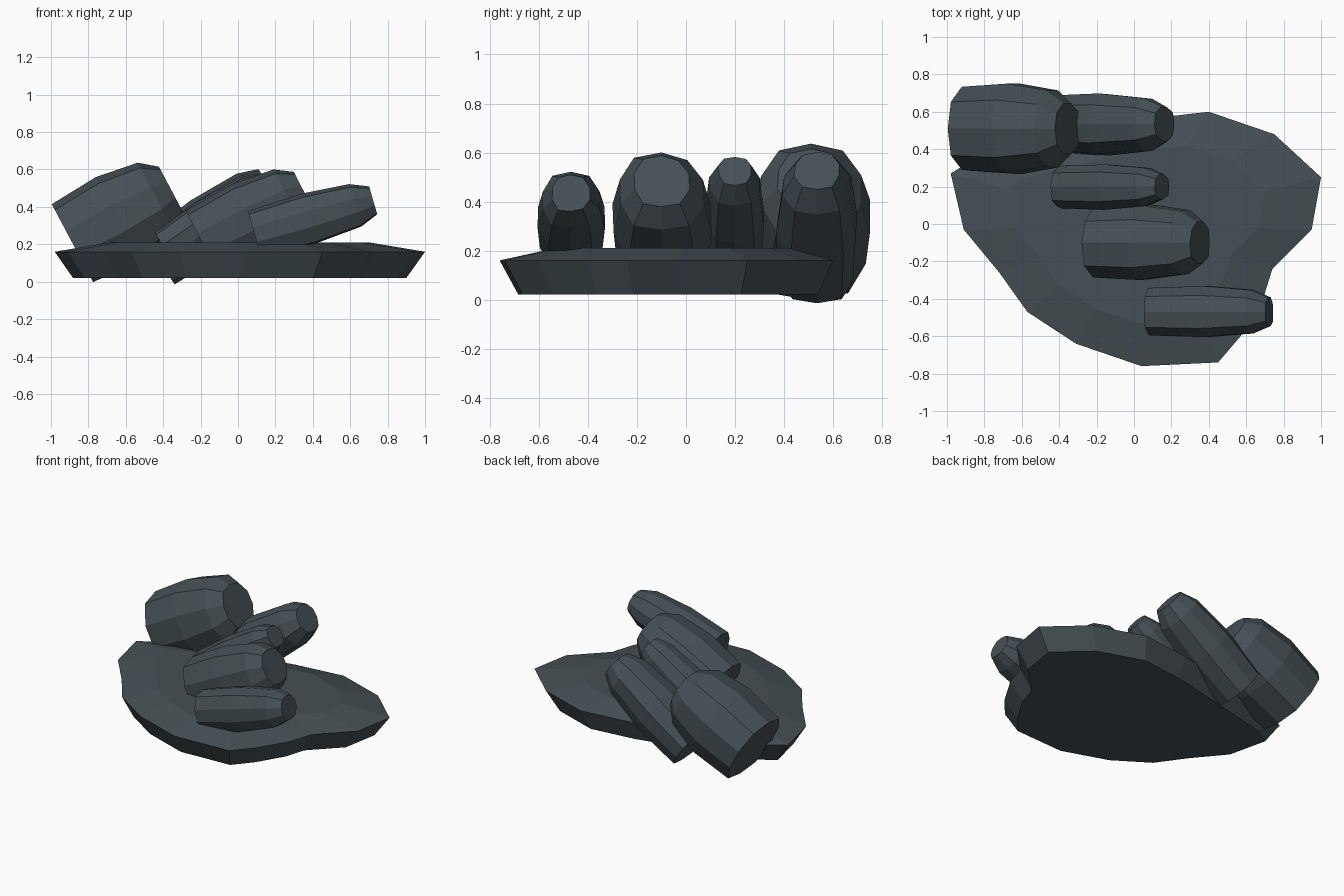
import bpy, bmesh, math, random
from mathutils import Vector

if "Cube" in bpy.data.objects:
    bpy.data.objects.remove(bpy.data.objects["Cube"])

random.seed(4)
slate = bpy.data.materials.new("dark_slate")
slate.diffuse_color = (0.06, 0.08, 0.09, 1)
slate.use_nodes = True
slate.node_tree.nodes["Principled BSDF"].inputs["Base Color"].default_value = slate.diffuse_color


def loft(name, rings):
    """Skin a list of equal-length point rings and cap both ends."""
    bm = bmesh.new()
    loops = [[bm.verts.new(p) for p in ring] for ring in rings]
    for a, b in zip(loops, loops[1:]):
        for i in range(len(a)):
            j = (i + 1) % len(a)
            bm.faces.new((a[i], a[j], b[j], b[i]))
    bm.faces.new(loops[0][::-1])
    bm.faces.new(loops[-1])
    bmesh.ops.recalc_face_normals(bm, faces=bm.faces)
    mesh = bpy.data.meshes.new(name)
    bm.to_mesh(mesh)
    bm.free()
    mesh.materials.append(slate)
    obj = bpy.data.objects.new(name, mesh)
    bpy.context.collection.objects.link(obj)
    return obj


# Base slab: irregular outline, undercut below the rim, bevelled on top
outline = [(0.40, 0.60), (0.05, 0.56), (-0.35, 0.47), (-0.85, 0.35),
           (-0.98, 0.27), (-0.91, -0.03), (-0.72, -0.26), (-0.57, -0.47),
           (-0.31, -0.64), (0.04, -0.76), (0.45, -0.74), (0.57, -0.60),
           (0.69, -0.40), (0.74, -0.24), (0.95, -0.03), (1.0, 0.25), (0.75, 0.48)]
loft("base_slab", [[(x * s, y * s, z) for x, y in outline]
                   for z, s in ((0.02, 0.90), (0.16, 1.0), (0.21, 0.70))])


# Leaning rocks: barrel columns with a squarish ten-sided section
def rock(name, base, tilt, length, radius, sides=10):
    t = math.radians(tilt)
    u = Vector((math.cos(t), 0, math.sin(t)))
    v = Vector((-math.sin(t), 0, math.cos(t)))
    w = Vector((0, 1, 0))
    section = []
    for i in range(sides):
        a = math.tau * (i + 0.5) / sides
        c, s = math.cos(a), math.sin(a)
        r = (abs(c) ** 2.6 + abs(s) ** 2.6) ** (-1 / 2.6)
        r *= random.uniform(0.96, 1.05)
        section.append((c * r, s * r))
    profile = ((0, 0.93), (0.46, 1.0), (0.85, 0.85), (1, 0.56))
    loft(name, [[Vector(base) + u * length * f + (w * c + v * s) * radius * k
                 for c, s in section] for f, k in profile])


rock("large_back_rock", (-0.887, 0.51, 0.21), 28, 0.60, 0.25)
rock("tall_back_rock", (-0.429, 0.535, 0.115), 35, 0.72, 0.165)
rock("slim_middle_rock", (-0.381, 0.20, 0.166), 34, 0.64, 0.122)
rock("broad_middle_rock", (-0.191, -0.10, 0.205), 27, 0.61, 0.202)
rock("front_rock", (0.089, -0.47, 0.251), 16, 0.66, 0.14)
